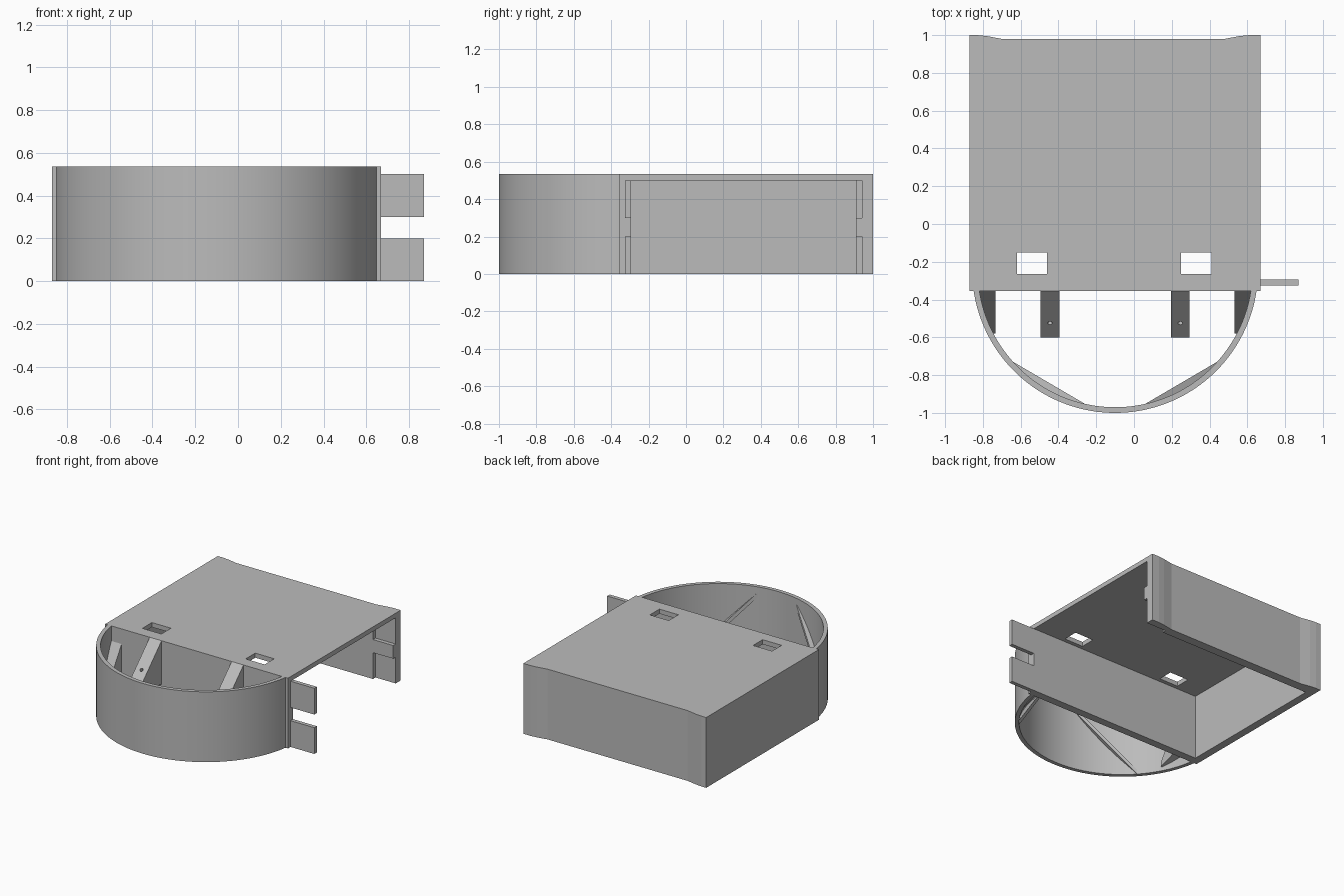
import bpy, bmesh, math
from mathutils import Vector

if "Cube" in bpy.data.objects:
    bpy.data.objects.remove(bpy.data.objects["Cube"], do_unlink=True)

grey = bpy.data.materials.new("plain grey")
grey.use_nodes = True
grey.diffuse_color = (0.5, 0.5, 0.5, 1)
grey.node_tree.nodes["Principled BSDF"].inputs["Base Color"].default_value = (0.5, 0.5, 0.5, 1)

H = 0.535                 # overall height
CX, CY, R = -0.1, -0.243, 0.757   # centre and radius of the curved wall
WALL = -0.355             # front face of the box


def loft(name, first, second):
    """Solid between two matching outlines."""
    bm = bmesh.new()
    a = [bm.verts.new(p) for p in first]
    b = [bm.verts.new(p) for p in second]
    bm.faces.new(a)
    bm.faces.new(b[::-1])
    n = len(a)
    for i in range(n):
        j = (i + 1) % n
        bm.faces.new((a[j], a[i], b[i], b[j]))
    bmesh.ops.recalc_face_normals(bm, faces=bm.faces)
    mesh = bpy.data.meshes.new(name)
    bm.to_mesh(mesh)
    bm.free()
    mesh.materials.append(grey)
    ob = bpy.data.objects.new(name, mesh)
    bpy.context.collection.objects.link(ob)
    return ob


def plan(name, pts, z0, z1):
    return loft(name, [(x, y, z0) for x, y in pts], [(x, y, z1) for x, y in pts])


def box(name, x0, x1, y0, y1, z0, z1):
    return plan(name, [(x0, y0), (x1, y0), (x1, y1), (x0, y1)], z0, z1)


def activate(ob):
    bpy.ops.object.select_all(action='DESELECT')
    ob.select_set(True)
    bpy.context.view_layer.objects.active = ob


def cut(ob, cutter):
    mod = ob.modifiers.new("cut", 'BOOLEAN')
    mod.operation, mod.solver, mod.object = 'DIFFERENCE', 'EXACT', cutter
    activate(ob)
    bpy.ops.object.modifier_apply(modifier=mod.name)
    bpy.data.objects.remove(cutter, do_unlink=True)


def on_arc(angle, r):
    """Point on the curved wall, angle measured from straight ahead."""
    return CX + r * math.sin(angle), CY - r * math.cos(angle)


# Box housing with gently raised rear corners
outline = [(-0.87, WALL), (0.67, WALL), (0.67, 1), (0.61, 1), (0.56, 0.995),
           (0.48, 0.98), (-0.70, 0.98), (-0.78, 0.995), (-0.83, 1), (-0.87, 1)]
housing = plan("housing", outline, 0, H)
cut(housing, box("cavity", -0.81, 1, -0.295, 0.91, -0.1, 0.5))

# Rear latch recesses and the two top windows
for z0, z1 in ((-0.1, 0.2), (0.3, 0.5)):
    cut(housing, box("recess", 0.5, 1, 0.85, 0.94, z0, z1))
for x in (-0.62, 0.25):
    cut(housing, box("window", x, x + 0.16, -0.265, -0.15, 0.4, 0.7))

# Latch tabs
for label, z0, z1 in (("lower", 0, 0.2), ("upper", 0.3, 0.5)):
    box(label + "_tab", 0.6, 0.87, -0.325, -0.295, z0, z1)

# Curved front wall
half = math.acos((CY - WALL) / R)
inner_half = math.acos((CY - WALL) / (R - 0.03))
N = 72
arc = [on_arc(-half + 2 * half * i / N, R) for i in range(N + 1)]
arc += [on_arc(inner_half - 2 * inner_half * i / N, R - 0.03) for i in range(N + 1)]
curved = plan("curved_front_wall", arc, 0, H)
activate(curved)
bpy.ops.object.shade_smooth_by_angle(angle=math.radians(30))

for side, s in (("right", -1), ("left", 1)):
    # Sloped screw bracket
    x0, x1 = CX + s * 0.295, CX + s * 0.395
    profile = [(WALL + 0.01, H), (WALL, H), (-0.6, 0.29), (-0.6, 0.25), (WALL + 0.01, 0.2)]
    bracket = loft(side + "_bracket", [(x0, y, z) for y, z in profile],
                   [(x1, y, z) for y, z in profile])
    axis = Vector((0, -1, 1)).normalized()
    centre = Vector(((x0 + x1) / 2, -0.525, 0.365))
    ring = []
    for i in range(16):
        t = math.tau * i / 16
        ring.append(centre + 0.012 * (math.cos(t) * Vector((1, 0, 0))
                                      + math.sin(t) * Vector((0, 1, 1)).normalized()))
    cut(bracket, loft("screw_hole", [p - axis * 0.05 for p in ring],
                      [p + axis * 0.05 for p in ring]))

    # Steep gusset in the corner beside the curved wall
    profile = [(WALL, 0.42), (-0.58, 0.06), (-0.58, 0.03), (WALL, 0.1)]
    loft(side + "_gusset", [(CX + s * 0.632, y, z) for y, z in profile],
         [(CX + s * math.sqrt((R - 0.015) ** 2 - (y - CY) ** 2), y, z) for y, z in profile])

    # Thin diagonal strut across the inside of the curve
    low, high = math.radians(48), math.radians(12.7)
    foot, top = on_arc(low, R - 0.03), on_arc(high, R - 0.03)
    pts = [(foot[0], foot[1], 0), (top[0], top[1], 0.46)]
    for i in range(9):
        f = i / 8
        x, y = on_arc(high + (low - high) * f, R - 0.02)
        pts.append((x, y, 0.46 * (1 - f)))
    pts = [(CX + s * (x - CX), y, z) for x, y, z in pts]
    loft(side + "_strut", pts, [(x, y, z + 0.035) for x, y, z in pts])
